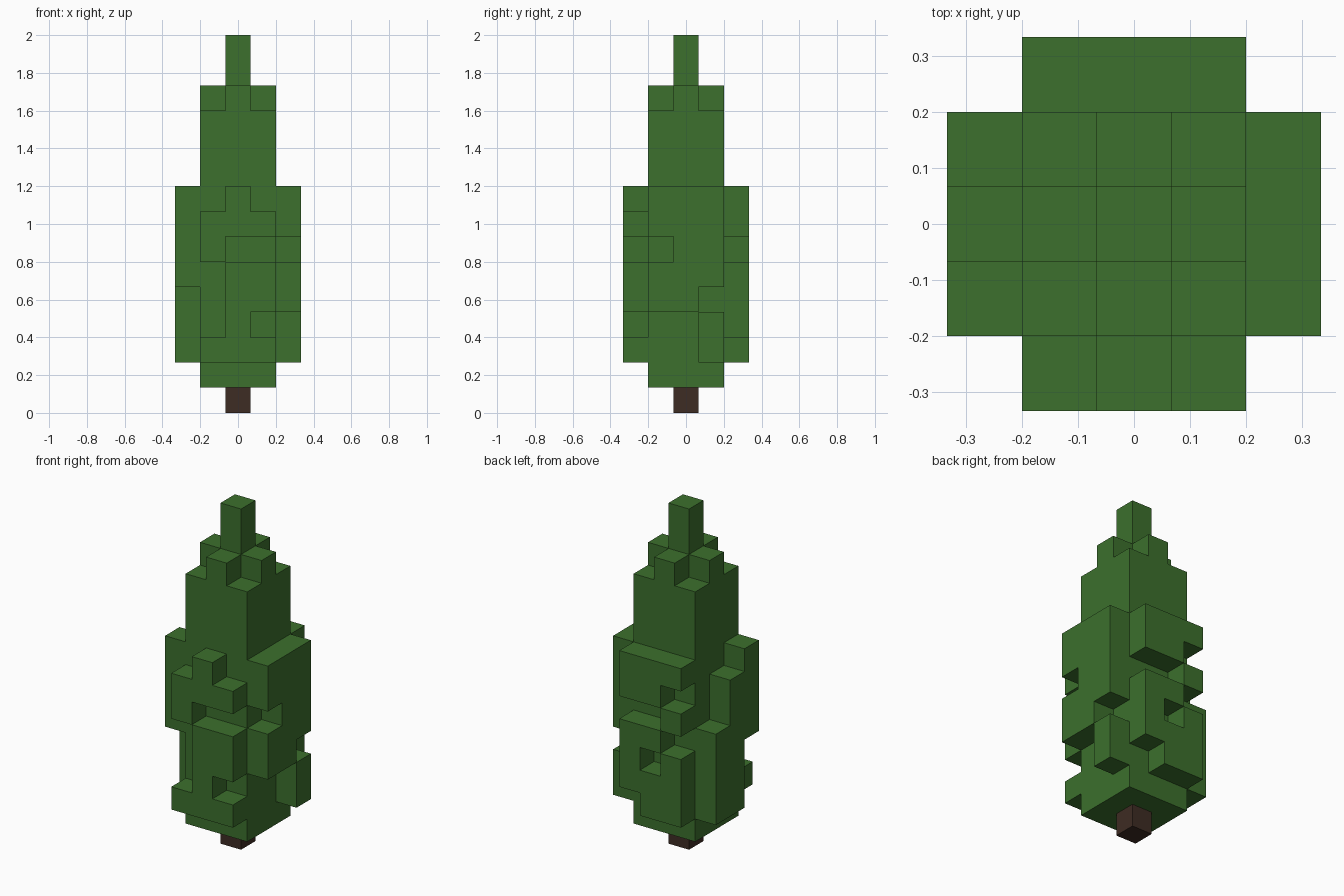
import bpy
import bmesh
import math
from mathutils import Vector

cube = bpy.data.objects.get("Cube")
if cube:
    bpy.data.objects.remove(cube, do_unlink=True)

CELL = 2 / 15  # edge of one block; the tree is 15 blocks tall


def make_material(name, rgb):
    mat = bpy.data.materials.new(name)
    mat.use_nodes = True
    color = (*rgb, 1)
    mat.diffuse_color = color
    mat.node_tree.nodes["Principled BSDF"].inputs["Base Color"].default_value = color
    return mat


def block_object(name, cells, mat, neighbours=()):
    """Join unit blocks into one shell, keeping only the exposed faces."""
    bm = bmesh.new()
    solid = set(cells) | set(neighbours)
    for cell in sorted(cells):
        centre = Vector(cell) + Vector((0, 0, 0.5))
        for axis in range(3):
            for sign in (-1, 1):
                normal = Vector((0, 0, 0))
                normal[axis] = sign
                if tuple(int(a + b) for a, b in zip(cell, normal)) in solid:
                    continue
                u = Vector((0, 0, 0))
                u[(axis + 1) % 3] = 1
                v = normal.cross(u)
                corners = [centre + (normal + u * a + v * b) / 2
                           for a, b in ((-1, -1), (1, -1), (1, 1), (-1, 1))]
                bm.faces.new([bm.verts.new(p * CELL) for p in corners])
    bmesh.ops.remove_doubles(bm, verts=bm.verts, dist=CELL / 100)
    bmesh.ops.dissolve_limit(bm, angle_limit=math.radians(1),
                             verts=bm.verts, edges=bm.edges)
    mesh = bpy.data.meshes.new(name)
    bm.to_mesh(mesh)
    bm.free()
    mesh.materials.append(mat)
    obj = bpy.data.objects.new(name, mesh)
    bpy.context.collection.objects.link(obj)
    return obj


green = make_material("leaf green", (0.045, 0.162, 0.026))
brown = make_material("bark brown", (0.048, 0.025, 0.017))

# Solid core: square column, cross-shaped shoulder, thin tip
span = (-1, 0, 1)
leaves = {(x, y, z) for x in span for y in span for z in range(1, 12)}
leaves |= {(x, y, 12) for x in span for y in span if x * y == 0}
leaves |= {(0, 0, 13), (0, 0, 14)}

# Outer tufts: rows from the top down, each row running along +x or +y
front = (".#.", "###", "#..", ".##", ".##", ".#.", "###")
back = ("###", ".##", "#..", ".##", "#.#", "###", "##.")
left = ("###", "###", ".##", "###", "##.", "..#", "..#")
right = ("#..", "##.", "##.", "###", ".##", ".##", ".##")


def add_tufts(rows, place):
    for drop, row in enumerate(rows):
        for step, mark in zip(span, row):
            if mark == "#":
                leaves.add((*place(step), 8 - drop))


add_tufts(front, lambda s: (s, -2))
add_tufts(back, lambda s: (s, 2))
add_tufts(left, lambda s: (2, s))
add_tufts(right, lambda s: (-2, s))

# Trunk stub under the foliage
trunk = {(0, 0, 0)}
block_object("foliage", leaves, green, trunk)
block_object("trunk", trunk, brown, leaves)
